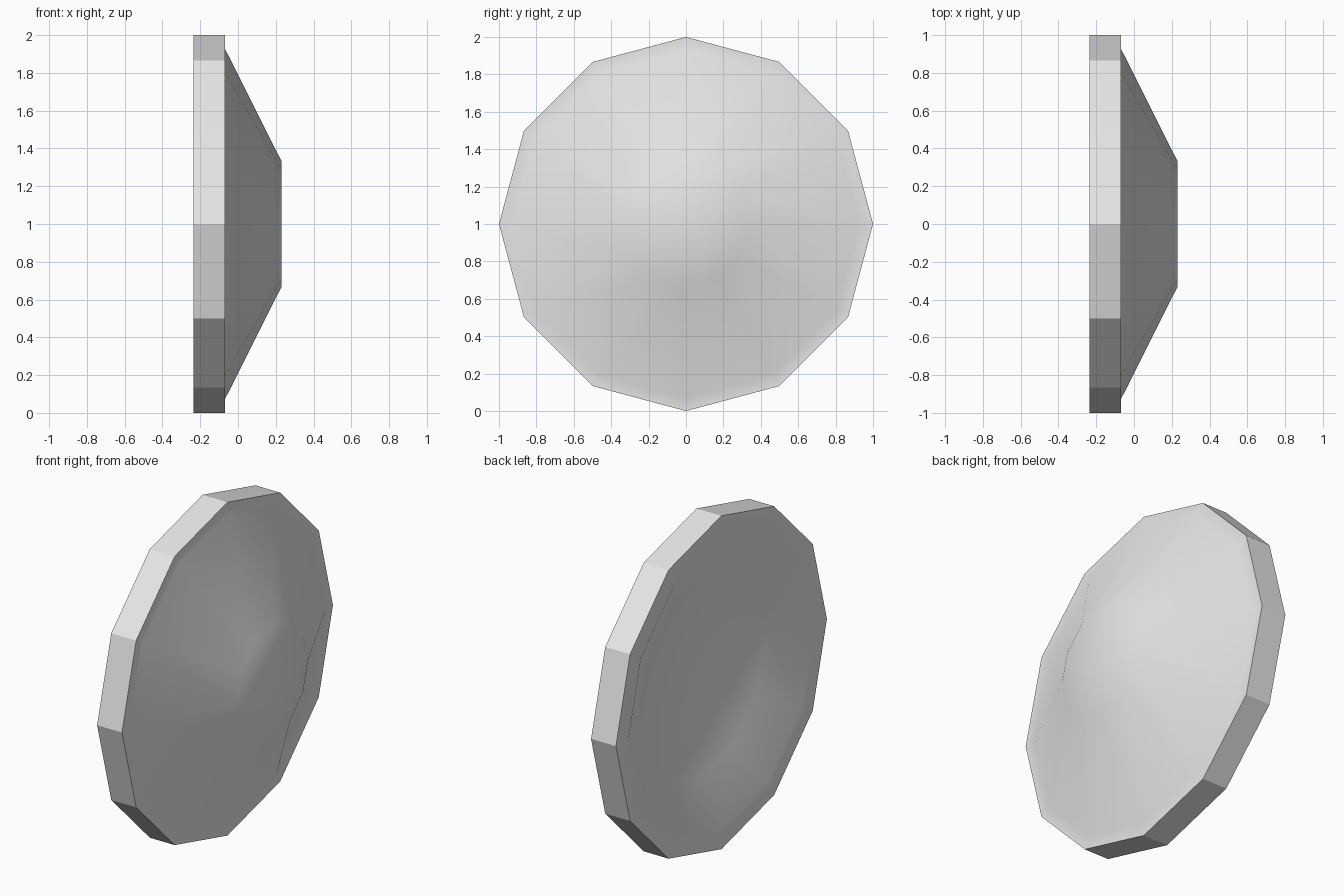
import bpy, bmesh
from math import cos, sin, radians, tau

cube = bpy.data.objects.get("Cube")
if cube:
    bpy.data.objects.remove(cube, do_unlink=True)

SIDES = 12

# One flat grey
grey = bpy.data.materials.new("light_grey")
grey.use_nodes = True
grey.diffuse_color = (0.8, 0.8, 0.8, 1)
grey.node_tree.nodes["Principled BSDF"].inputs["Base Color"].default_value = (0.8, 0.8, 0.8, 1)

# Profile as (x, radius): recess floor, recess lip, rim, cone foot, cone top
profile = [(-0.11, 0.6), (-0.235, 0.88), (-0.235, 1.0),
           (-0.07, 1.0), (-0.07, 0.93), (0.23, 0.333)]

bm = bmesh.new()


def ring(x, radius):
    """Ring of vertices around the x axis."""
    angles = [tau * i / SIDES for i in range(SIDES)]
    return [bm.verts.new((x, radius * cos(a), 1 + radius * sin(a))) for a in angles]


# Bands between neighbouring rings
rings = [ring(x, r) for x, r in profile]
for a, b in zip(rings, rings[1:]):
    for i in range(SIDES):
        j = (i + 1) % SIDES
        bm.faces.new((a[i], a[j], b[j], b[i]))

# Recess floor and cone top
bm.faces.new(rings[0])
bm.faces.new(rings[-1])
bmesh.ops.recalc_face_normals(bm, faces=bm.faces[:])

mesh = bpy.data.meshes.new("dish_disc")
bm.to_mesh(mesh)
bm.free()
mesh.materials.append(grey)
disc = bpy.data.objects.new("dish_disc", mesh)
bpy.context.collection.objects.link(disc)

# Smooth cone and recess, crisp rim
bpy.ops.object.select_all(action="DESELECT")
disc.select_set(True)
bpy.context.view_layer.objects.active = disc
bpy.ops.object.shade_smooth_by_angle(angle=radians(29))
